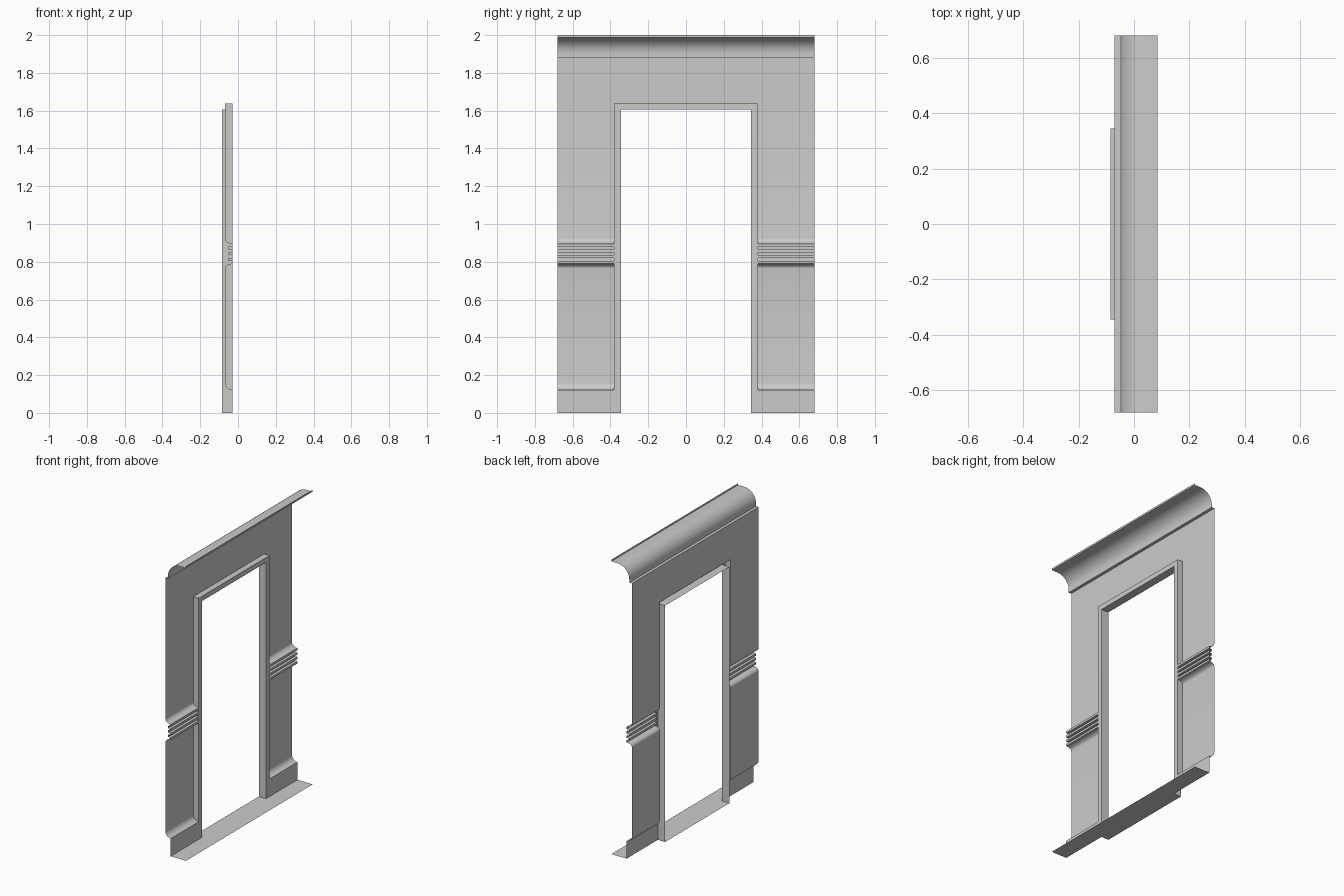
import bpy, math

if "Cube" in bpy.data.objects:
    bpy.data.objects.remove(bpy.data.objects["Cube"])

HALF = 0.68            # half length of the wall along y
OUT, INN = 0.38, 0.345  # door trim outer / inner half widths
TOP, HEAD = 1.638, 1.605
WALL, FACE, BACK, EDGE = -0.07, -0.03, -0.085, 0.085


def make(name, verts, faces):
    me = bpy.data.meshes.new(name)
    me.from_pydata(verts, [], faces)
    me.update()
    ob = bpy.data.objects.new(name, me)
    bpy.context.collection.objects.link(ob)
    bpy.ops.object.select_all(action='DESELECT')
    ob.select_set(True)
    bpy.context.view_layer.objects.active = ob
    bpy.ops.object.shade_smooth_by_angle(angle=math.radians(35))
    return ob


def strip(name, profile, y0, y1):
    """Extrude an open (x, z) profile along y, facing the room (+x)."""
    verts = [(x, y, z) for x, z in profile for y in (y0, y1)]
    faces = [(2*i, 2*i+1, 2*i+3, 2*i+2) for i in range(len(profile)-1)]
    return make(name, verts, faces)


def mirror_y(ob):
    ob.modifiers.new("Mirror", 'MIRROR').use_axis = (False, True, False)


def arc(cx, cz, rx, rz, a0, a1, n=8):
    out = []
    for i in range(n + 1):
        a = math.radians(a0 + (a1 - a0) * i / n)
        out.append((cx + rx * math.cos(a), cz + rz * math.sin(a)))
    return out


# side panel profile: plinth, cavetto, dado, grooved rail, upper wall
side = [(FACE, 0)]
side += arc(FACE, 0.16, 0.04, 0.04, 270, 180)
side += arc(FACE, 0.765, 0.04, 0.025, 180, 90)
z = 0.79
for k in range(7):
    x = FACE if k % 2 == 0 else FACE - 0.02
    if k:
        side.append((x, z))
    z += 0.015
    side.append((x, z))
side += arc(FACE, 0.925, 0.04, 0.03, 270, 180)[1:]
side.append((WALL, TOP))
mirror_y(strip("side_panel", side, OUT, HALF))

# lintel wall over the door
strip("lintel_panel", [(WALL, TOP), (WALL, 1.88)], -HALF, HALF)

# ceiling cove with small ledge below and lip at its end
cove = [(WALL, 1.88), (-0.05, 1.88)]
cove += arc(0.04, 1.90, 0.09, 0.088, 180, 90, 14)
cove += [(EDGE, 1.988), (EDGE, 2.0)]
strip("ceiling_cove", cove, -HALF, HALF)

# door frame: trim face and inner reveal swept round the opening
inner = [(-INN, 0), (-INN, HEAD), (INN, HEAD), (INN, 0)]
outer = [(-OUT, 0), (-OUT, TOP), (OUT, TOP), (OUT, 0)]
rings = [(FACE, outer), (FACE, inner), (BACK, inner)]
verts = [(x, y, z) for x, path in rings for y, z in path]
faces = [(4*r+i, 4*r+4+i, 4*r+5+i, 4*r+1+i) for r in range(2) for i in range(3)]
make("door_frame", verts, faces)
strip("door_header_top", [(FACE, TOP), (WALL, TOP)], -OUT, OUT)

# outer side of the trim, closing the gap to the panel profile
verts, faces = [], []
for (x0, z0), (x1, z1) in zip(side, side[1:]):
    if abs(z1 - z0) < 1e-5 or min(x0, x1) > FACE - 1e-4:
        continue
    n = len(verts)
    pts = [(x0, z0), (x1, z1)]
    for px, pz in ((FACE, z1), (FACE, z0)):
        if all(abs(px - qx) + abs(pz - qz) > 1e-4 for qx, qz in pts):
            pts.append((px, pz))
    verts += [(px, OUT, pz) for px, pz in pts]
    faces.append(tuple(range(n, n + len(pts))))
mirror_y(make("door_frame_side", verts, faces))

# floor strip with threshold running through the doorway
floor = [(EDGE, -HALF), (EDGE, HALF), (FACE, HALF), (FACE, INN),
         (BACK, INN), (BACK, -INN), (FACE, -INN), (FACE, -HALF)]
make("floor", [(x, y, 0) for x, y in floor], [tuple(range(8))])
